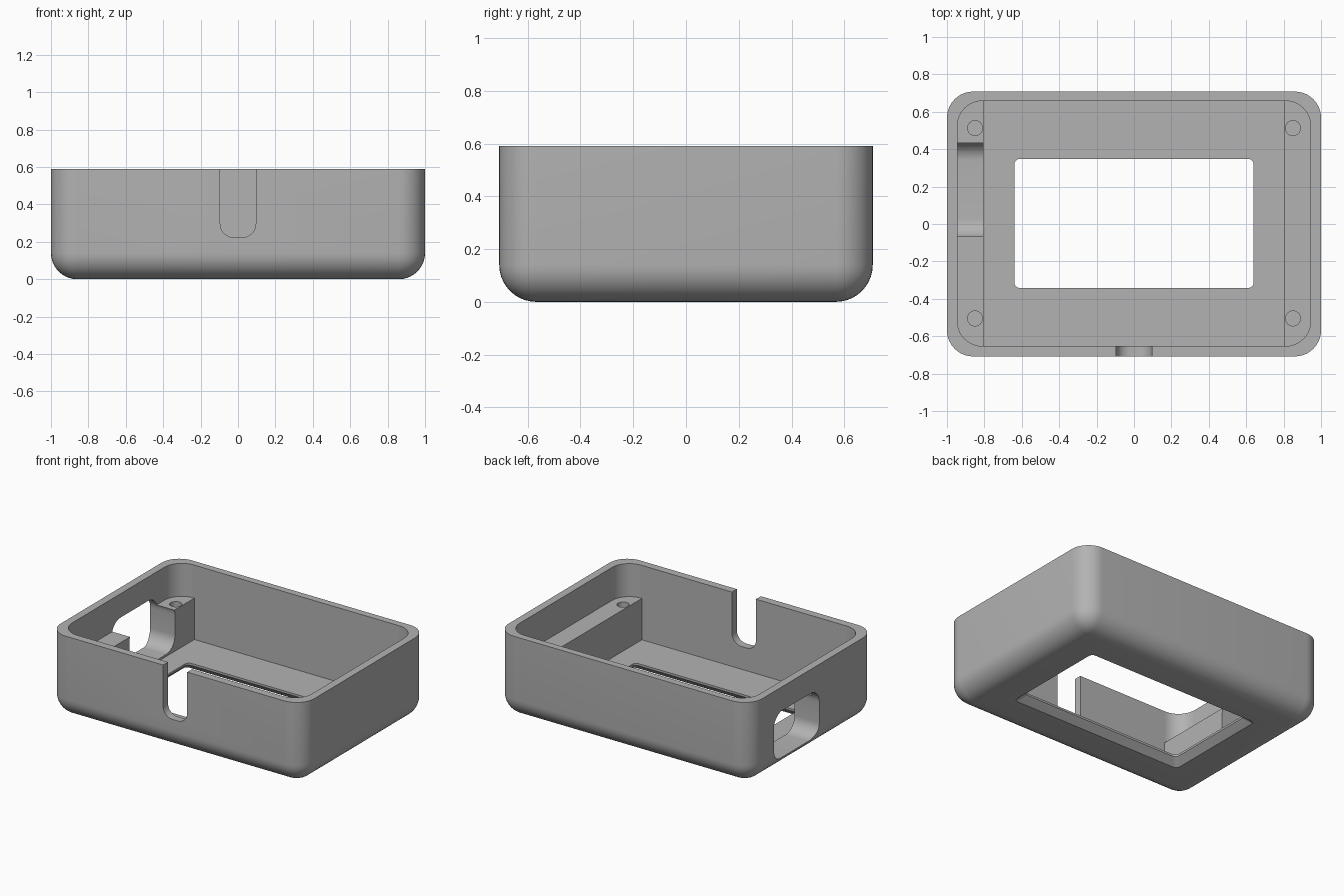
import bpy, bmesh, math
from mathutils import Vector

if "Cube" in bpy.data.objects:
    bpy.data.objects.remove(bpy.data.objects["Cube"])

grey = bpy.data.materials.new("plain grey")
grey.diffuse_color = (0.45, 0.45, 0.45, 1)
grey.use_nodes = True
grey.node_tree.nodes["Principled BSDF"].inputs["Base Color"].default_value = grey.diffuse_color


def new_object(name, bm):
    bmesh.ops.recalc_face_normals(bm, faces=bm.faces)
    me = bpy.data.meshes.new(name)
    bm.to_mesh(me)
    bm.free()
    ob = bpy.data.objects.new(name, me)
    bpy.context.collection.objects.link(ob)
    me.materials.append(grey)
    return ob


def rounded_box(name, lo, hi, radius=0, pick=None, segments=10):
    """Box between two corners; edges chosen by pick(direction, midpoint) are rounded."""
    lo, hi = Vector(lo), Vector(hi)
    bm = bmesh.new()
    bmesh.ops.create_cube(bm, size=1)
    for v in bm.verts:
        v.co = [(lo[i] + hi[i]) / 2 + v.co[i] * (hi[i] - lo[i]) for i in range(3)]
    if radius:
        edges = [e for e in bm.edges
                 if pick((e.verts[1].co - e.verts[0].co).normalized(),
                         (e.verts[0].co + e.verts[1].co) / 2)]
        bmesh.ops.bevel(bm, geom=edges, offset=radius, segments=segments,
                        profile=0.5, affect='EDGES', clamp_overlap=True)
    return new_object(name, bm)


def cylinder(name, x, y, z0, z1, r):
    bm = bmesh.new()
    bmesh.ops.create_cone(bm, cap_ends=True, segments=32, radius1=r, radius2=r, depth=z1 - z0)
    bmesh.ops.translate(bm, verts=bm.verts, vec=(x, y, (z0 + z1) / 2))
    return new_object(name, bm)


def upright(d, m):
    return abs(d.z) > 0.9


# Outer shell: rounded corners and a rounded underside
shell = rounded_box("enclosure_shell", (-1, -0.708, 0), (1, 0.708, 0.59), 0.14,
                    lambda d, m: abs(d.z) > 0.9 or m.z < 0.01)

cutters = [
    # Upper cavity above the side ledges, then the deep cavity between them
    rounded_box("upper_cavity", (-0.945, -0.653, 0.355), (0.945, 0.658, 0.8), 0.135, upright),
    rounded_box("deep_cavity", (-0.805, -0.653, 0.06), (0.805, 0.658, 0.8)),
    # Display window in the floor
    rounded_box("window", (-0.64, -0.342, -0.1), (0.64, 0.348, 0.2), 0.03, upright, 6),
    # Port through the left wall and ledge
    rounded_box("side_port", (-1.2, -0.073, 0.075), (-0.7, 0.44, 0.42), 0.1,
                lambda d, m: abs(d.x) > 0.9),
    # Cable slot in the front wall
    rounded_box("cable_slot", (-0.095, -0.9, 0.222), (0.095, -0.6, 0.8), 0.075,
                lambda d, m: abs(d.y) > 0.9 and m.z < 0.3),
]

# Chamfer flaring the window outward at the underside
flare = rounded_box("window_flare", (-0.64, -0.342, -0.02), (0.64, 0.348, 0.045), 0.03, upright, 6)
for v in flare.data.vertices:
    if v.co.z < 0:
        v.co.x += math.copysign(0.065, v.co.x)
        v.co.y += math.copysign(0.065, v.co.y - 0.003)
cutters.append(flare)

# Screw holes in the ledges
for x in (-0.85, 0.85):
    for y in (-0.505, 0.513):
        cutters.append(cylinder("screw_hole", x, y, 0.12, 0.5, 0.04))

for c in cutters:
    mod = shell.modifiers.new(c.name, 'BOOLEAN')
    mod.operation = 'DIFFERENCE'
    mod.solver = 'EXACT'
    mod.object = c

# Bake the cuts and discard the cutters
bpy.context.view_layer.update()
baked = bpy.data.meshes.new_from_object(
    shell.evaluated_get(bpy.context.evaluated_depsgraph_get()))
shell.modifiers.clear()
shell.data = baked
for c in cutters:
    bpy.data.objects.remove(c)

# Smooth curves with sharp edges
bpy.ops.object.select_all(action='DESELECT')
shell.select_set(True)
bpy.context.view_layer.objects.active = shell
bpy.ops.object.shade_smooth_by_angle(angle=math.radians(30))
